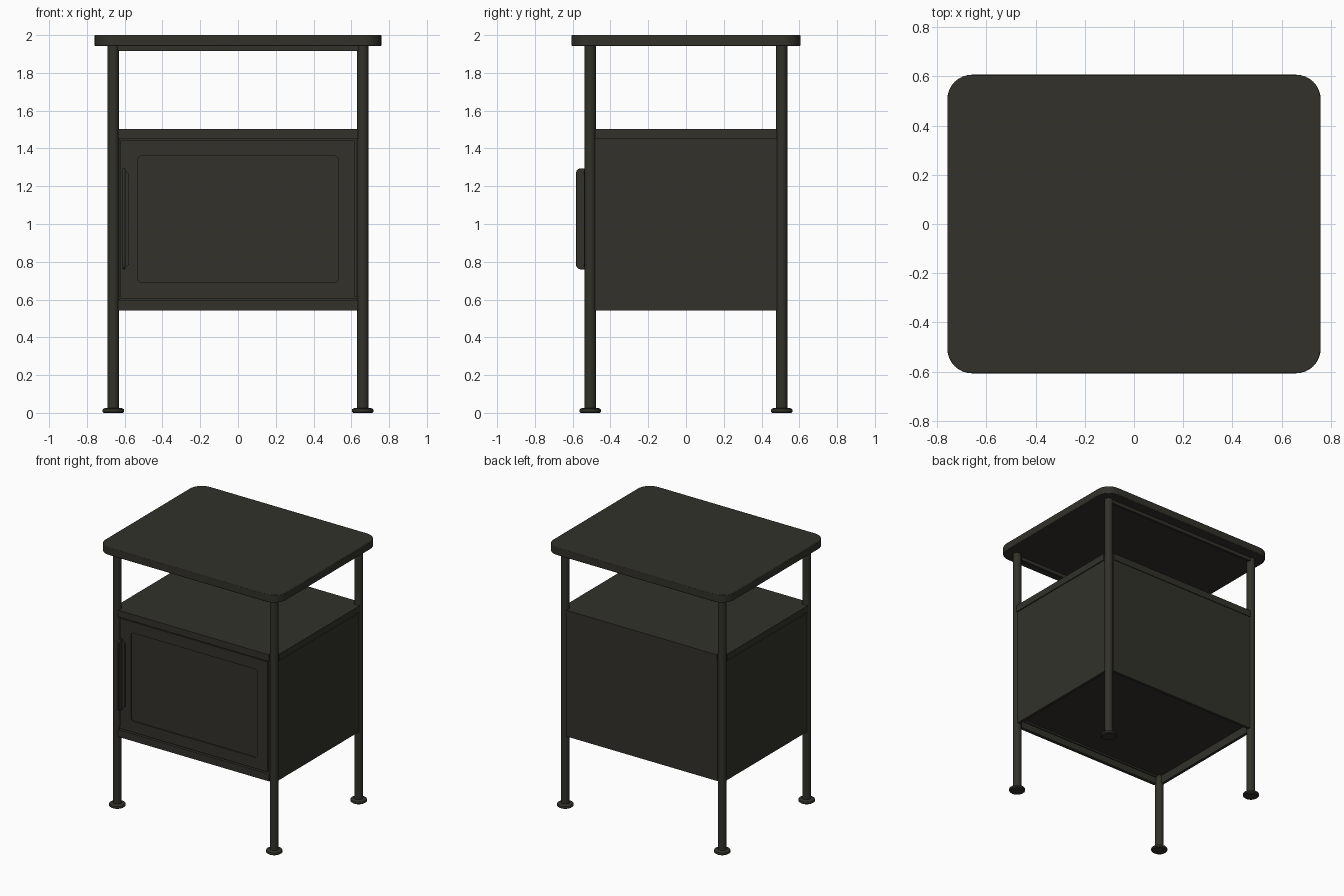
import bpy, bmesh, math
from mathutils import Matrix

if "Cube" in bpy.data.objects:
    bpy.data.objects.remove(bpy.data.objects["Cube"])

paint = bpy.data.materials.new("dark olive metal")
paint.use_nodes = True
COLOUR = (0.032, 0.031, 0.023, 1)
paint.diffuse_color = COLOUR
paint.node_tree.nodes["Principled BSDF"].inputs["Base Color"].default_value = COLOUR

LEG_X, LEG_Y, LEG_R = 0.66, 0.507, 0.03
EDGE_X, EDGE_Y = LEG_X + 0.027, LEG_Y + 0.027   # outer faces of shelf and sills
SKIN_X, SKIN_Y = EDGE_X - 0.008, EDGE_Y - 0.006  # outer faces of the walls
GAP_X, GAP_Y = LEG_X - 0.025, LEG_Y - 0.025     # walls end here, against the legs
BASE, FLOOR, SHELF_LOW, SHELF_TOP = 0.542, 0.605, 1.453, 1.504


def finish(name, bm):
    bmesh.ops.recalc_face_normals(bm, faces=bm.faces)
    mesh = bpy.data.meshes.new(name)
    bm.to_mesh(mesh)
    bm.free()
    mesh.materials.append(paint)
    ob = bpy.data.objects.new(name, mesh)
    bpy.context.collection.objects.link(ob)
    bpy.ops.object.select_all(action="DESELECT")
    ob.select_set(True)
    bpy.context.view_layer.objects.active = ob
    bpy.ops.object.shade_smooth_by_angle(angle=math.radians(35))
    return ob


def box(name, x, y, z):
    """Box between the (low, high) pairs on each axis."""
    bm = bmesh.new()
    bmesh.ops.create_cube(bm, size=1)
    for v in bm.verts:
        v.co = [lo + (c + 0.5) * (hi - lo) for c, (lo, hi) in zip(v.co, (x, y, z))]
    return finish(name, bm)


def rounded_outline(a, b, radius, steps=8):
    """Rounded rectangle in 2D between the (low, high) pairs a and b."""
    corners = [(a[1], b[1]), (a[0], b[1]), (a[0], b[0]), (a[1], b[0])]
    signs = [(-1, -1), (1, -1), (1, 1), (-1, 1)]
    points = []
    for k, ((cx, cy), (sx, sy)) in enumerate(zip(corners, signs)):
        for i in range(steps + 1):
            t = math.radians(90) * (k + i / steps)
            points.append((cx + radius * (sx + math.cos(t)), cy + radius * (sy + math.sin(t))))
    return points


def notched_outline(x, y, gap_x, gap_y):
    """Rectangle with its corners cut square to clear the legs."""
    points = []
    for sx, sy in ((1, 1), (-1, 1), (-1, -1), (1, -1)):
        notch = [(sx * x, sy * gap_y), (sx * gap_x, sy * gap_y), (sx * gap_x, sy * y)]
        points += notch if sx == sy else notch[::-1]
    return points


def slab(name, outline, place, offset, bevel=0.0):
    """Extrude a 2D outline, mapped to 3D by place, along offset."""
    bm = bmesh.new()
    face = bm.faces.new([bm.verts.new(place(*p)) for p in outline])
    geom = bmesh.ops.extrude_face_region(bm, geom=[face])["geom"]
    bmesh.ops.translate(bm, vec=offset, verts=[g for g in geom if isinstance(g, bmesh.types.BMVert)])
    ob = finish(name, bm)
    if bevel:
        mod = ob.modifiers.new("soft rim", "BEVEL")
        mod.width, mod.segments, mod.angle_limit = bevel, 2, math.radians(50)
    return ob


def lathe(name, profile, x, y, sides=32):
    bm = bmesh.new()
    verts = [bm.verts.new((r, 0, z)) for r, z in profile]
    edges = [bm.edges.new(pair) for pair in zip(verts, verts[1:])]
    bmesh.ops.spin(bm, geom=verts + edges, axis=(0, 0, 1), cent=(0, 0, 0),
                   angle=math.tau, steps=sides, use_merge=True)
    bmesh.ops.remove_doubles(bm, verts=bm.verts, dist=0.0001)
    bm.transform(Matrix.Translation((x, y, 0)))
    return finish(name, bm)


# Table top
slab("table_top", rounded_outline((-0.759, 0.759), (-0.607, 0.607), 0.1),
     lambda u, v: (u, v, 1.943), (0, 0, 0.057), 0.004)

# Legs and round feet
FOOT = [(0, 0), (0.05, 0), (0.057, 0.006), (0.058, 0.013), (0.055, 0.02), (0.045, 0.025), (0, 0.03)]
LEG = [(0, 0.02), (LEG_R, 0.02), (LEG_R, 1.95), (0, 1.95)]
for sx, side in ((-1, "right"), (1, "left")):
    for sy, end in ((-1, "front"), (1, "back")):
        lathe(f"{end}_{side}_leg", LEG, sx * LEG_X, sy * LEG_Y)
        lathe(f"{end}_{side}_foot", FOOT, sx * LEG_X, sy * LEG_Y)

# Shelf and floor, notched around the legs
slab("cabinet_shelf", notched_outline(EDGE_X, EDGE_Y, GAP_X, GAP_Y),
     lambda u, v: (u, v, SHELF_LOW), (0, 0, SHELF_TOP - SHELF_LOW))
slab("cabinet_floor", notched_outline(SKIN_X - 0.005, SKIN_Y - 0.005, GAP_X, GAP_Y),
     lambda u, v: (u, v, FLOOR), (0, 0, 0.01))

# Top rails and cabinet walls, nearly flush with the outside of the legs
for sy, end in ((-1, "front"), (1, "back")):
    ys = sorted((sy * (SKIN_Y - 0.018), sy * SKIN_Y))
    box(f"{end}_rail", (-LEG_X, LEG_X), ys, (1.917, 1.945))
for sx, side in ((-1, "right"), (1, "left")):
    xs = sorted((sx * (SKIN_X - 0.022), sx * SKIN_X))
    box(f"{side}_panel", xs, (-GAP_Y, GAP_Y), (BASE, SHELF_LOW))
box("back_panel", (-GAP_X, GAP_X), (SKIN_Y - 0.022, SKIN_Y), (BASE, SHELF_LOW))
box("front_sill", (-GAP_X, GAP_X), (-EDGE_Y, -EDGE_Y + 0.025), (BASE, 0.597))
box("door_backing", (-GAP_X, GAP_X), (-SKIN_Y + 0.018, -SKIN_Y + 0.028), (0.592, SHELF_LOW))

# Door with a sunken field
FRONT = -SKIN_Y
bm = bmesh.new()
outer = rounded_outline((-0.622, 0.616), (0.606, 1.444), 0.004)
field = rounded_outline((-0.53, 0.53), (0.69, 1.36), 0.02)
rings = [[bm.verts.new((u, y, v)) for u, v in line] for line, y in
         ((outer, FRONT + 0.019), (outer, FRONT), (field, FRONT), (field, FRONT + 0.008))]
for a, b in zip(rings, rings[1:]):
    for i in range(len(a)):
        j = (i + 1) % len(a)
        bm.faces.new((a[i], a[j], b[j], b[i]))
bm.faces.new(rings[-1])
finish("door", bm)

# Folded pull handle beside the door edge
slab("handle_grip", rounded_outline((-0.582, -0.52), (0.76, 1.295), 0.025),
     lambda u, v: (-0.612, u, v), (0.016, 0, 0), 0.003)
slab("handle_flange", [(-0.612, 0.76), (-0.577, 0.785), (-0.577, 1.265), (-0.612, 1.295)],
     lambda u, v: (u, FRONT - 0.012, v), (0, 0.016, 0))
